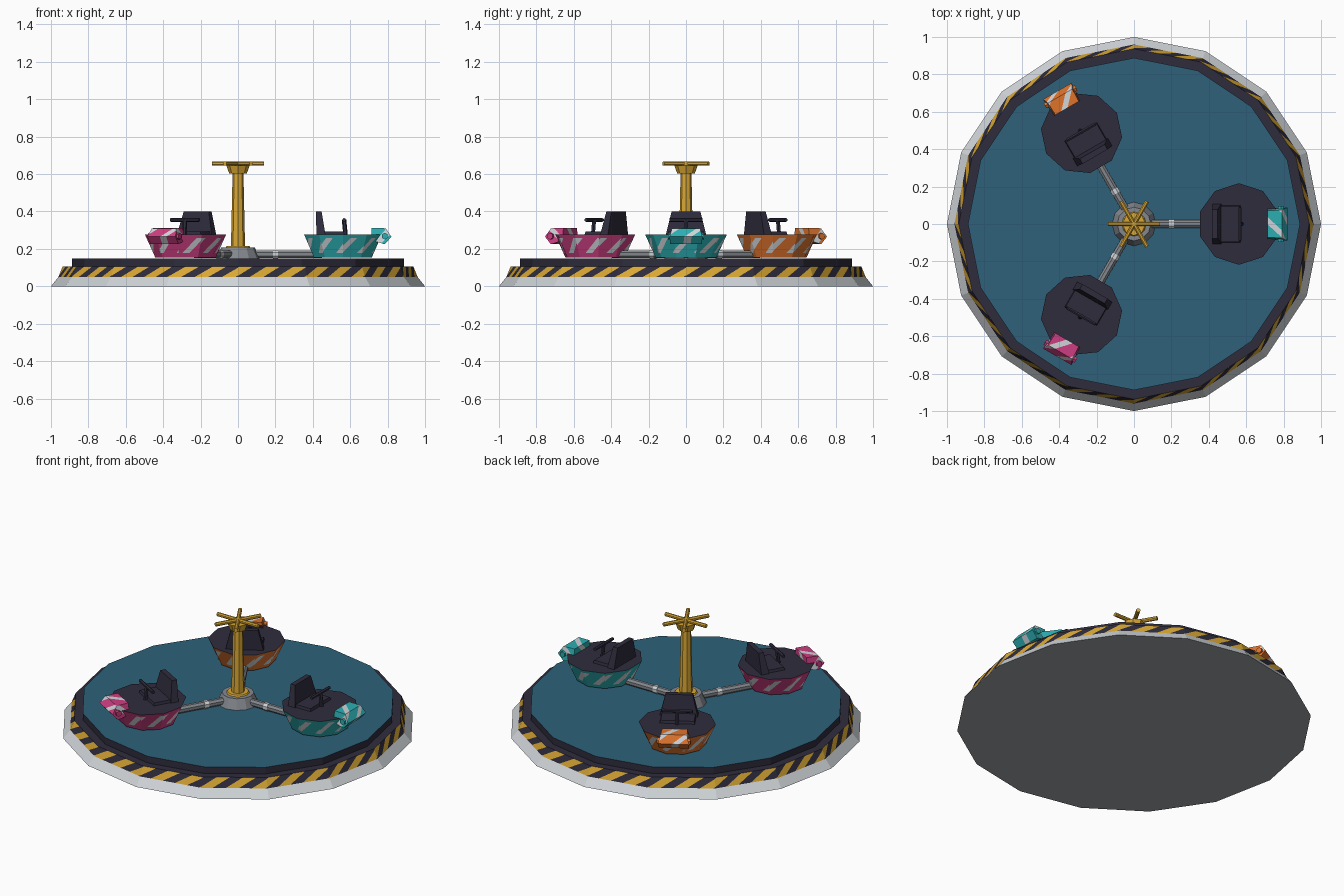
import bpy, math
from mathutils import Vector, Matrix

if "Cube" in bpy.data.objects:
    bpy.data.objects.remove(bpy.data.objects["Cube"])

def material(name, r, g, b):
    m = bpy.data.materials.new(name)
    lin = [((c / 255 + 0.055) / 1.055) ** 2.4 for c in (r, g, b)]
    m.diffuse_color = (*lin, 1)
    m.use_nodes = True
    m.node_tree.nodes["Principled BSDF"].inputs["Base Color"].default_value = m.diffuse_color
    return m

YELLOW = material("yellow", 218, 168, 52)
NAVY = material("dark navy", 46, 44, 60)
BLUE = material("deck blue", 46, 97, 122)
LIGHT = material("light grey", 208, 213, 217)
GREY = material("mid grey", 132, 136, 142)
UNDER = material("underside grey", 160, 165, 170)
TEAL = material("teal", 44, 174, 178)
PINK = material("magenta", 205, 62, 130)
ORANGE = material("orange", 220, 114, 44)

def build(name, polys, mats, angle=0.0):
    """polys: list of (points, material index); angle turns the part about the centre."""
    verts, faces = [], []
    for pts, _ in polys:
        faces.append(range(len(verts), len(verts) + len(pts)))
        verts += [tuple(p) for p in pts]
    me = bpy.data.meshes.new(name)
    me.from_pydata(verts, [], [list(f) for f in faces])
    for m in mats:
        me.materials.append(m)
    for f, (_, i) in zip(me.polygons, polys):
        f.material_index = i
    ob = bpy.data.objects.new(name, me)
    ob.rotation_euler.z = angle
    bpy.context.collection.objects.link(ob)
    return ob

def ring(n, r, z, cx=0.0, phase=0.0):
    return [Vector((cx + r * math.cos(phase + 2 * math.pi * i / n),
                    r * math.sin(phase + 2 * math.pi * i / n), z)) for i in range(n)]

def loft(a, b, caps=(0, 0), side=0):
    """Walls between two equal rings; caps are material indices, None for open."""
    n = len(a)
    polys = [([a[i], a[(i + 1) % n], b[(i + 1) % n], b[i]], side) for i in range(n)]
    if caps[0] is not None:
        polys.append((a[::-1], caps[0]))
    if caps[1] is not None:
        polys.append((b, caps[1]))
    return polys

def clip(poly, n, d):
    """Keep the part of a polygon where n.p >= d."""
    out = []
    for i, p in enumerate(poly):
        q = poly[(i + 1) % len(poly)]
        a, b = n.dot(p) - d, n.dot(q) - d
        if a >= 0:
            out.append(p)
        if a * b < 0:
            out.append(p.lerp(q, a / (a - b)))
    return out

def stripe(poly, n, period, duty, shift=0.0):
    """Slice a polygon into alternating pieces; index 1 is the stripe."""
    s = [n.dot(p) - shift for p in poly]
    out = []
    for k in range(math.floor(min(s) / period), math.ceil(max(s) / period)):
        for lo, hi, m in ((0, duty, 1), (duty, 1, 0)):
            piece = clip(poly, n, shift + (k + lo) * period)
            if len(piece) > 2:
                piece = clip(piece, -n, -shift - (k + hi) * period)
            if len(piece) > 2:
                out.append((piece, m))
    return out

def striped_wall(a, b, period, duty, slant, per_facet, zs=None):
    """Wall with diagonal stripes; zs limits the stripes to a height range."""
    out = []
    for quad, _ in loft(a, b, (None, None)):
        t = (quad[1] - quad[0]).normalized()
        n = t - Vector((0, 0, slant))
        mid = sum(quad, Vector()) / 4
        shift = n.dot(mid) - per_facet * len(out_count)
        out_count.append(0)
        if zs:
            up = Vector((0, 0, 1))
            out.append((clip(quad, -up, -zs[0]), 0))
            out.append((clip(quad, up, zs[1]), 0))
            quad = clip(clip(quad, up, zs[0]), -up, -zs[1])
        out += stripe(quad, n, period, duty, shift)
    out_count.clear()
    return out
out_count = []

def rod(name, p, q, r, mat, angle=0.0, n=8):
    p, q = Vector(p), Vector(q)
    rot = (q - p).to_track_quat('Z', 'Y').to_matrix()
    a = [rot @ v + p for v in ring(n, r, 0, phase=math.pi / n)]
    b = [v + (q - p) for v in a]
    return build(name, loft(a, b), [mat], angle)

def rect(x0, x1, hy, z):
    return [Vector(v) for v in ((x0, -hy, z), (x1, -hy, z), (x1, hy, z), (x0, hy, z))]

# Base: sloped skirt, hazard band, dark ledge and blue deck
build("base_skirt", loft(ring(16, 1, 0), ring(16, .96, .05), (1, None)), [LIGHT, UNDER])
facet = 2 * .95 * math.sin(math.pi / 16)
build("hazard_band", striped_wall(ring(16, .96, .05), ring(16, .937, .107),
      facet / 2.5, .5, 1.7, facet), [YELLOW, NAVY])
build("base_ledge", [(ring(16, .937, .107), 0)], [NAVY])
build("deck", loft(ring(16, .888, .107), ring(16, .888, .148), (None, 1)), [NAVY, BLUE])

# Centre hub, pole, flared cap and crossed top bars
build("hub", loft(ring(12, .117, .148), ring(12, .09, .208)), [GREY])
build("hub_collar", loft(ring(12, .065, .208), ring(12, .06, .216)), [YELLOW])
build("pole", loft(ring(8, .038, .2), ring(8, .029, .61)), [YELLOW])
build("pole_cap", loft(ring(8, .047, .603), ring(8, .062, .646)), [YELLOW])
for i in range(3):
    rod(f"top_bar_{i}", (-.14, 0, .656), (.14, 0, .656), .012, YELLOW, i * math.pi / 3)

# Three cars on arms
for i, paint in enumerate((TEAL, ORANGE, PINK)):
    ang = i * 2 * math.pi / 3
    rod(f"arm_{i}", (.07, 0, .171), (.45, 0, .171), .022, GREY, ang)
    rod(f"arm_band_{i}", (.188, 0, .171), (.215, 0, .171), .025, LIGHT, ang)

    # Ten-sided tub with diagonal dashes and a dark floor
    ph = math.radians(18)
    low, top = ring(10, .163, .155, .561, ph), ring(10, .218, .276, .561, ph)
    side = .118
    polys = striped_wall(low, top, side, .32, .9, side * .93, (.178, .258))
    build(f"car_tub_{i}", polys + [(low[::-1], 0)], [paint, LIGHT], ang)
    build(f"car_floor_{i}", [(top, 0)], [NAVY], ang)

    # Nose: bevelled prism with diagonal stripe
    prof = ((.715, .245, .085), (.785, .225, .085), (.82, .265, .088),
            (.79, .31, .075), (.715, .312, .072))
    left = [Vector((x, -w, z)) for x, z, w in prof]
    right = [Vector((x, w, z)) for x, z, w in prof]
    nose = []
    for poly, _ in loft(left, right):
        nose += stripe(poly[::-1], Vector((.9, 1, -.9)), .13, .3, .49)
    build(f"car_nose_{i}", nose, [paint, LIGHT], ang)
    for s in (-1, 1):
        rod(f"nose_lamp_{i}_{s}", (.785, s * .07, .268), (.785, s * .096, .268),
            .018, paint, ang, 6)

    # Seat with tapered, leaning back
    build(f"seat_cushion_{i}", loft(rect(.44, .57, .1, .274), rect(.44, .565, .095, .292)),
          [NAVY], ang)
    build(f"seat_back_{i}", loft(rect(.42, .468, .108, .274), rect(.416, .447, .077, .4)),
          [NAVY], ang)

    # T-shaped handle
    rod(f"handle_post_{i}", (.575, 0, .274), (.567, 0, .355), .012, NAVY, ang, 6)
    rod(f"handle_bar_{i}", (.567, -.088, .355), (.567, .088, .355), .01, NAVY, ang, 6)
